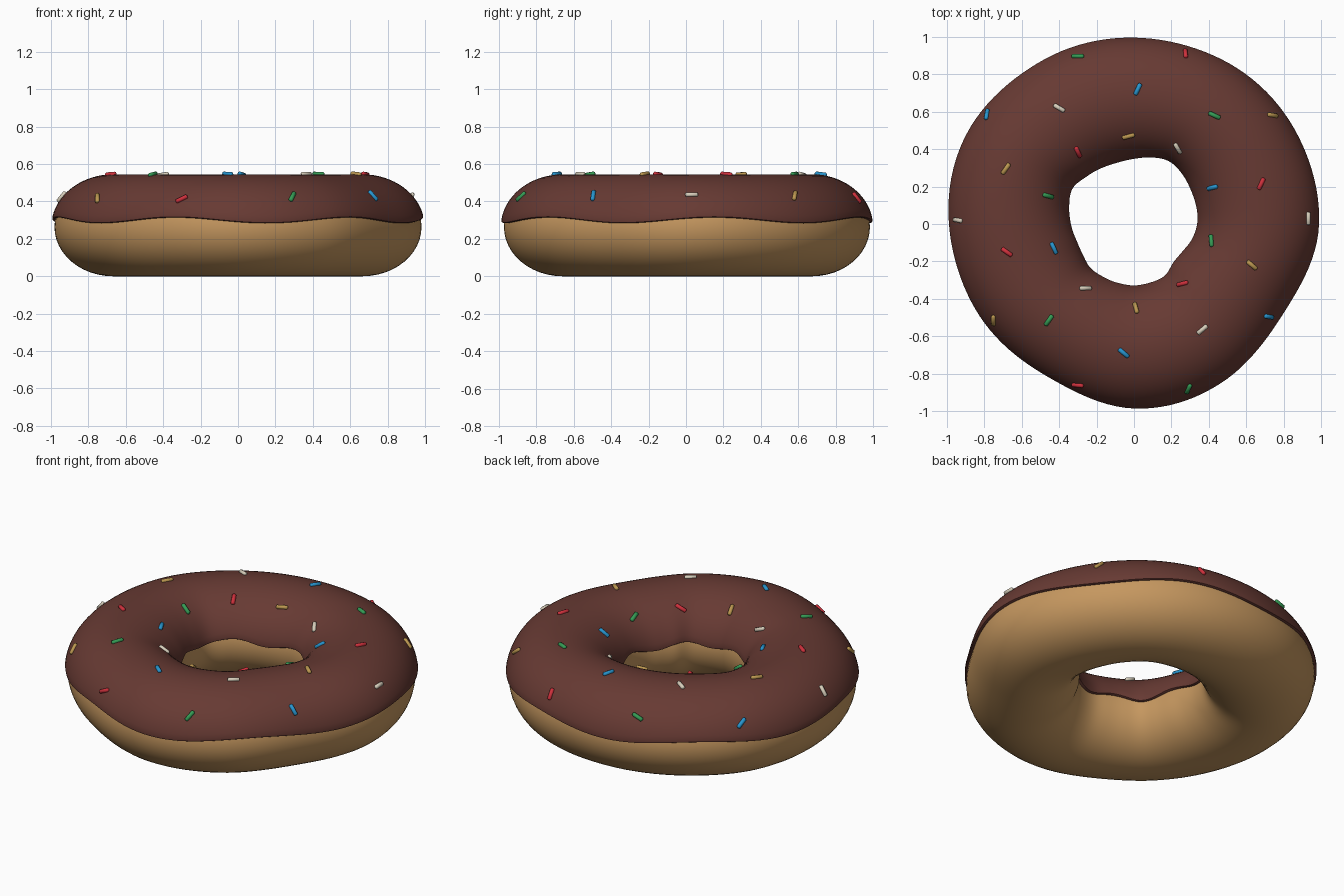
import bpy, bmesh, math
from mathutils import Vector, Matrix

if "Cube" in bpy.data.objects:
    bpy.data.objects.remove(bpy.data.objects["Cube"])

# Outline radii around the ring, at equal angle steps from +x
OUTER = [.997, 1.0, 1.005, 1.0, 1.01, 1.02, .997, .965, .945, .99, .975, .935]
INNER = [.33, .337, .35, .367, .377, .36, .345, .337, .338, .35, .376, .356,
         .33, .312, .315, .328, .32, .318, .325, .322, .315, .286, .294, .317]
MID, HALF, GLAZE = .264, .281, .017
N = 128


def material(name, rgb):
    m = bpy.data.materials.new(name)
    m.diffuse_color = (*rgb, 1)
    m.use_nodes = True
    m.node_tree.nodes["Principled BSDF"].inputs["Base Color"].default_value = m.diffuse_color
    return m


def cyclic(table, th):
    """Smooth periodic interpolation of a table of radii."""
    f = (th / math.tau) % 1 * len(table)
    k, t = int(f), f - int(f)
    a, b, c, d = (table[(k + j) % len(table)] for j in (-1, 0, 1, 2))
    return b + .5 * t * (c - a + t * (2*a - 5*b + 4*c - d + t * (3*(b - c) + d - a)))


def ring_at(th):
    o, i = cyclic(OUTER, th), cyclic(INNER, th)
    return (o + i) / 2, (o - i) / 2


def surf(th, phi, inset=0):
    c, a = ring_at(th)
    r = c + (a - inset) * math.cos(phi)
    return Vector((r * math.cos(th), r * math.sin(th),
                   MID + (HALF - inset) * math.sin(phi)))


def sweep(name, section, mat):
    """Closed cross-section (function of the angle) swept around the ring."""
    bm = bmesh.new()
    rings = [[bm.verts.new(p) for p in section(math.tau * k / N)] for k in range(N)]
    for k in range(N):
        a, b = rings[k], rings[(k + 1) % N]
        for j in range(len(a)):
            j2 = (j + 1) % len(a)
            bm.faces.new((a[j], b[j], b[j2], a[j2]))
    finish(name, bm, mat)


def finish(name, bm, mat):
    bmesh.ops.recalc_face_normals(bm, faces=bm.faces)
    me = bpy.data.meshes.new(name)
    bm.to_mesh(me)
    bm.free()
    me.materials.append(mat)
    ob = bpy.data.objects.new(name, me)
    bpy.context.collection.objects.link(ob)
    bpy.ops.object.select_all(action='DESELECT')
    ob.select_set(True)
    bpy.context.view_layer.objects.active = ob
    bpy.ops.object.shade_smooth_by_angle(angle=math.radians(50))


# Dough ring
sweep("dough", lambda th: [surf(th, math.tau * j / 48, GLAZE) for j in range(48)],
      material("baked dough", (.56, .31, .115)))


# Glaze shell with a wavy, rounded lower edge
def glaze_section(th):
    edge_z = .303 + .016 * math.cos(6 * th - math.radians(54))
    lo = math.asin((edge_z - MID) / HALF)
    hi = math.pi - lo
    pts = [surf(th, lo, GLAZE + .01), surf(th, lo - .01, GLAZE * .6), surf(th, lo, .003)]
    steps = 32
    for j in range(1, steps):
        pts.append(surf(th, lo + .04 + (hi - lo - .08) * (j - 1) / (steps - 2)))
    pts += [surf(th, hi, .003), surf(th, hi + .01, GLAZE * .6), surf(th, hi, GLAZE + .01)]
    # buried underside of the shell
    for j in range(1, 16):
        pts.append(surf(th, hi + (lo - hi) * j / 16, GLAZE + .01))
    return pts


sweep("chocolate_glaze", glaze_section, material("chocolate", (.135, .042, .033)))

# Sprinkles: x, y, heading in degrees, grouped by colour
SPRINKLES = {
    "red": ((.62, .03, .045), [(.275, .91, 95), (-.3, .385, 115), (.68, .215, 65),
            (-.68, -.15, 145), (.26, -.32, 15), (-.3, -.86, 175)]),
    "green": ((.035, .33, .09), [(-.3, .895, 0), (.43, .58, 155), (-.46, .15, 165),
              (.415, -.09, 95), (-.455, -.515, 55), (.29, -.88, 65)]),
    "blue": ((.02, .30, .62), [(.02, .72, 65), (-.785, .585, 80), (.42, .195, 15),
             (-.43, -.13, 115), (.72, -.495, 170), (-.055, -.69, 140)]),
    "yellow": ((.50, .31, .08), [(.74, .58, 170), (-.03, .47, 15), (-.685, .295, 55),
               (.63, -.22, 140), (.01, -.45, 105), (-.75, -.515, 90)]),
    "cream": ((.68, .62, .50), [(-.4, .62, 150), (.235, .405, 120), (-.94, .02, 170),
              (.93, .03, 90), (-.26, -.345, 0), (.365, -.565, 40)]),
}
CAPSULE = [(-.034, .006), (-.029, .012), (.029, .012), (.034, .006)]


def add_sprinkle(bm, x, y, heading):
    th = math.atan2(y, x)
    c, a = ring_at(th)
    phi = math.acos(max(-.96, min(.96, (math.hypot(x, y) - c) / a)))
    e = .01
    n = (surf(th + e, phi) - surf(th - e, phi)).cross(
        surf(th, phi + e) - surf(th, phi - e)).normalized()
    h = math.radians(heading)
    d = Vector((math.cos(h), math.sin(h), 0))
    d.z = -(n.x * d.x + n.y * d.y) / n.z
    d.normalize()
    side = n.cross(d)
    base = surf(th, phi) + n * .003
    rings = []
    for u, r in CAPSULE:
        rings.append([bm.verts.new(base + d * u + side * r * math.cos(q) + n * r * math.sin(q))
                      for q in (math.tau * k / 8 for k in range(8))])
    for s, t in zip(rings, rings[1:]):
        for k in range(8):
            bm.faces.new((s[k], s[k - 1], t[k - 1], t[k]))
    bm.faces.new(rings[0])
    bm.faces.new(rings[-1][::-1])


for colour, (rgb, spots) in SPRINKLES.items():
    bm = bmesh.new()
    for spot in spots:
        add_sprinkle(bm, *spot)
    finish(colour + "_sprinkles", bm, material(colour + " sugar", rgb))
